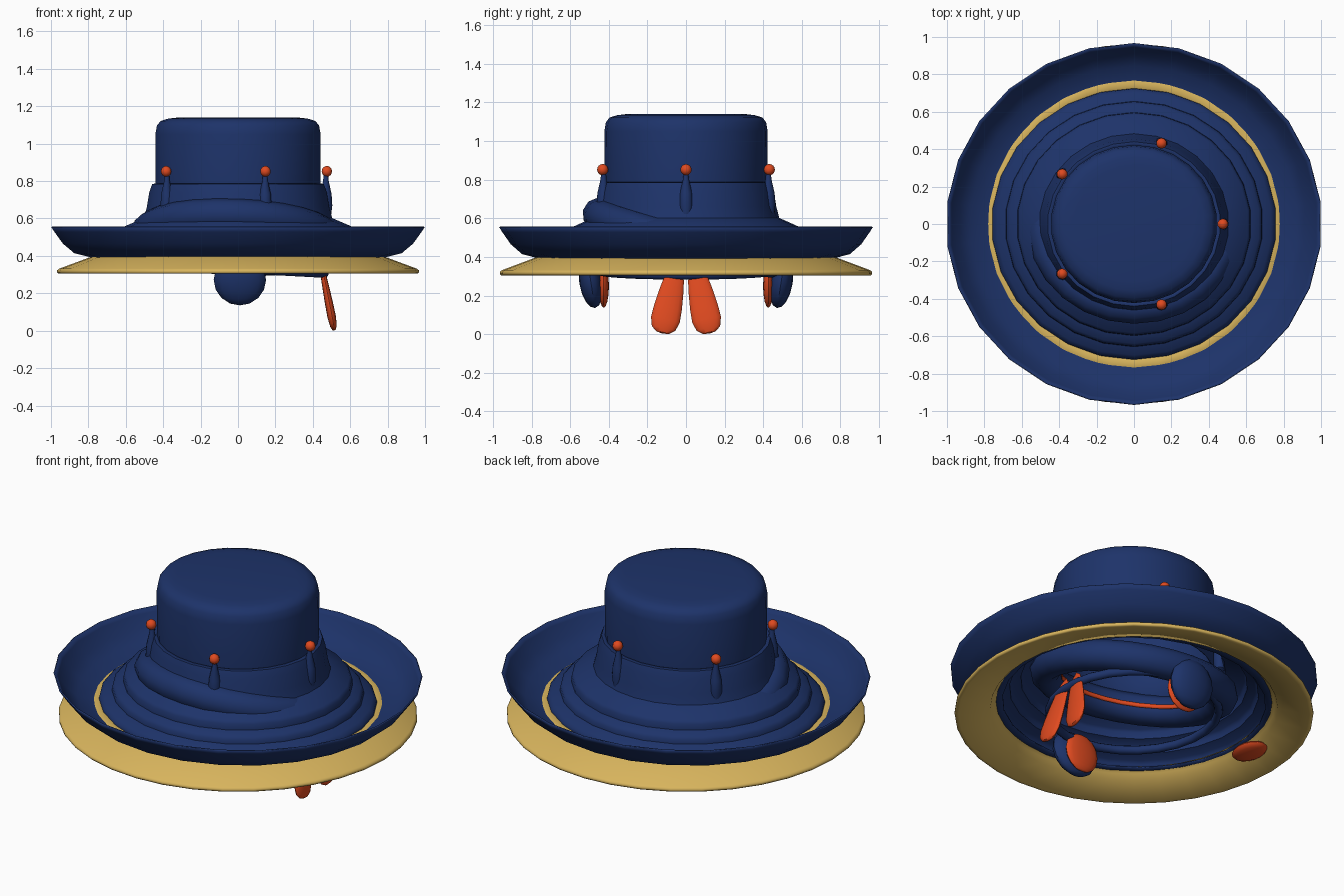
import bpy, bmesh, math
from mathutils import Matrix, Vector

if "Cube" in bpy.data.objects:
    bpy.data.objects.remove(bpy.data.objects["Cube"])


def make_mat(name, rgb):
    m = bpy.data.materials.new(name)
    m.diffuse_color = (*rgb, 1)
    m.use_nodes = True
    m.node_tree.nodes["Principled BSDF"].inputs["Base Color"].default_value = m.diffuse_color
    return m


NAVY = make_mat("navy", (0.0125, 0.033, 0.143))
TAN = make_mat("tan", (0.69, 0.46, 0.11))
ORANGE = make_mat("orange", (0.74, 0.068, 0.014))


def lathe(name, profile, mat, sides=26, sy=1.0, closed=False, thick=0.0, matrix=None, angle=40):
    """Revolve (radius, z) points around z; radius 0 makes a pole."""
    bm = bmesh.new()
    rings = []
    for r, z in profile:
        if r == 0:
            rings.append([bm.verts.new((0, 0, z))] * sides)
        else:
            a = [math.pi / 2 + 2 * math.pi * i / sides for i in range(sides)]
            rings.append([bm.verts.new((r * math.cos(t), r * math.sin(t) * sy, z)) for t in a])
    if closed:
        rings.append(rings[0])
    for lo, hi in zip(rings, rings[1:]):
        for i in range(sides):
            j = (i + 1) % sides
            quad = list(dict.fromkeys((lo[i], lo[j], hi[j], hi[i])))
            bm.faces.new(quad)
    bmesh.ops.recalc_face_normals(bm, faces=bm.faces)
    if matrix:
        bm.transform(matrix)
    me = bpy.data.meshes.new(name)
    bm.to_mesh(me)
    bm.free()
    me.materials.append(mat)
    ob = bpy.data.objects.new(name, me)
    bpy.context.collection.objects.link(ob)
    if thick:
        s = ob.modifiers.new("thickness", 'SOLIDIFY')
        s.thickness, s.offset = thick, 0
    bpy.ops.object.select_all(action='DESELECT')
    ob.select_set(True)
    bpy.context.view_layer.objects.active = ob
    bpy.ops.object.shade_smooth_by_angle(angle=math.radians(angle))
    return ob


def place(loc, rot=(0, 0, 0), scale=(1, 1, 1)):
    m = Matrix.Translation(loc)
    for axis, a in zip("XYZ", rot):
        m = m @ Matrix.Rotation(math.radians(a), 4, axis)
    return m @ Matrix.Diagonal((*scale, 1))


def ball(name, loc, scale, mat, rot=(0, 0, 0), sides=16):
    n = 8
    prof = [(math.sin(math.pi * i / n) if 0 < i < n else 0, -math.cos(math.pi * i / n))
            for i in range(n + 1)]
    return lathe(name, prof, mat, sides, matrix=place(loc, rot, scale))


def ring(name, major, minor, mat, matrix):
    prof = [(major + minor * math.cos(math.pi * i / 5), minor * math.sin(math.pi * i / 5))
            for i in range(10)]
    return lathe(name, prof, mat, 26, 0.96, closed=True, matrix=matrix)


# Crown with rounded shoulder
lathe("crown", [(0.438, 0.58), (0.44, 0.8), (0.441, 1.05), (0.433, 1.095), (0.415, 1.118),
                (0.375, 1.13), (0.32, 1.136), (0, 1.137)], NAVY, sy=0.95, thick=0.008)

# Collar and stepped inner brim
lathe("collar", [(0.44, 0.785), (0.46, 0.782), (0.475, 0.74), (0.488, 0.66), (0.505, 0.6),
                 (0.61, 0.555), (0.622, 0.54), (0.625, 0.505), (0.67, 0.49), (0.684, 0.475),
                 (0.687, 0.45), (0.735, 0.432), (0.755, 0.416), (0.762, 0.385)],
      NAVY, sy=0.952, thick=0.006)

# Upturned outer brim, its floor dipping under the tan ring
lathe("outer_brim", [(0.72, 0.383), (0.768, 0.388), (0.80, 0.398), (0.88, 0.418), (0.94, 0.468),
                     (0.985, 0.53), (1.002, 0.556)], NAVY, sy=0.962, thick=0.008)

# Flared tan ring with a soft lower lip
lathe("tan_ring", [(0.775, 0.345), (0.945, 0.307), (0.96, 0.305), (0.967, 0.311), (0.967, 0.323),
                   (0.955, 0.332), (0.81, 0.386), (0.768, 0.402), (0.735, 0.404), (0.72, 0.395),
                   (0.76, 0.375)], TAN, 36, closed=True, sy=0.997, angle=75)

# Puffed roll at the front of the collar, and the inner head ring
TILT = (-15, 2.5, 0)
ring("front_roll", 0.49, 0.085, NAVY, place((0, 0, 0.5), TILT))
ring("head_ring", 0.465, 0.024, NAVY, place((0, 0, 0.33), (0, 3, 0)))
lathe("inner_band", [(0.402, -0.012), (0.402, 0.012)], ORANGE, sy=0.96, thick=0.004,
      matrix=place((0, 0, 0.5), TILT))

# Five tapered pegs topped with beads
for i in range(5):
    a = math.radians(72 * i)
    d = Vector((math.cos(a), math.sin(a) * 0.955, 0))
    lathe("peg", [(0, 0.59), (0.028, 0.61), (0.036, 0.67), (0.032, 0.73), (0.016, 0.8),
                  (0.012, 0.84), (0, 0.845)], NAVY, 10, matrix=place(d * 0.47))
    ball("bead", d * 0.475 + Vector((0, 0, 0.852)), (0.029,) * 3, ORANGE, sides=10)

# Hanging ear flaps with orange inner pads
for s in (-1, 1):
    ball("ear_flap", (0.01, s * 0.493, 0.272), (0.14, 0.06, 0.138), NAVY, (-s * 9, 0, 0))
    ball("ear_pad", (0.01, s * 0.426, 0.25), (0.11, 0.027, 0.113), ORANGE)

# Pair of hanging orange petals
petal = [(0, 0), (0.035, 0.006), (0.062, 0.028), (0.076, 0.075), (0.073, 0.14), (0.064, 0.22),
         (0.053, 0.29), (0.034, 0.36), (0, 0.4)]
for s in (-1, 1):
    lathe("petal", petal, ORANGE, 16,
          matrix=place((0.515, s * 0.122, 0.003), (s * 12, -11, 0), (0.3, 1, 1)))

# Small orange pad under the tan ring
ball("under_pad", (-0.762, 0.06, 0.335), (0.08, 0.115, 0.026), ORANGE)
